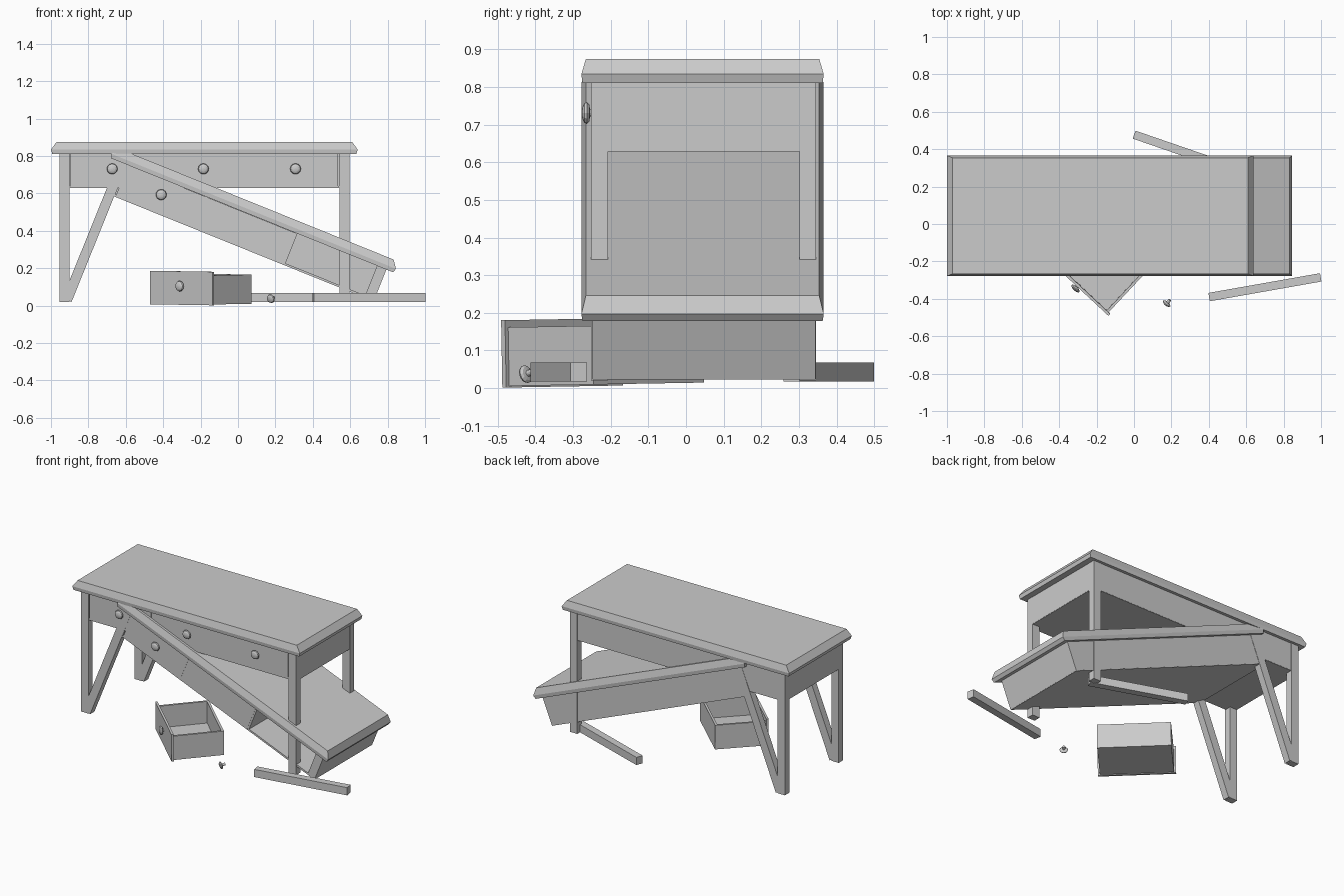
import bpy, bmesh
from math import radians, pi, cos, sin
from mathutils import Matrix, Vector

if "Cube" in bpy.data.objects:
    bpy.data.objects.remove(bpy.data.objects["Cube"])

I = Matrix.Identity(4)


def finish(name, bm, M, smooth=False):
    bmesh.ops.recalc_face_normals(bm, faces=bm.faces)
    for f in bm.faces:
        f.smooth = smooth
    me = bpy.data.meshes.new(name)
    bm.to_mesh(me)
    bm.free()
    ob = bpy.data.objects.new(name, me)
    bpy.context.collection.objects.link(ob)
    ob.matrix_world = M
    return ob


def box(name, lo, hi, M=I):
    lo, hi = Vector(lo), Vector(hi)
    bm = bmesh.new()
    bmesh.ops.create_cube(bm, size=1)
    for v in bm.verts:
        v.co = [(lo[i] + hi[i]) / 2 + v.co[i] * (hi[i] - lo[i]) for i in range(3)]
    return finish(name, bm, M)


def loft(name, rings, M, smooth=False):
    # joins equal-length rings of points and caps both ends
    bm = bmesh.new()
    vs = [[bm.verts.new(p) for p in r] for r in rings]
    n = len(vs[0])
    for a, b in zip(vs, vs[1:]):
        for i in range(n):
            bm.faces.new((a[i], a[(i + 1) % n], b[(i + 1) % n], b[i]))
    bm.faces.new(vs[0])
    bm.faces.new(vs[-1])
    return finish(name, bm, M, smooth)


def knob(name, M):
    # turned knob pointing along -y
    prof = [(.010, -.018), (.010, .004), (.022, .006), (.029, .012),
            (.026, .019), (.016, .024), (.005, .026)]
    n = 12
    loft(name, [[(r * cos(2 * pi * i / n), -h, r * sin(2 * pi * i / n))
                 for i in range(n)] for r, h in prof], M)


def drawer(name, width, M, with_knob=True):
    # origin at the bottom centre of the front face
    w, d, t = width / 2, .32, .014
    box(name + "_front", (-w, 0, 0), (w, t, .179), M)
    i = w - .012
    box(name + "_bottom", (-i, t, .004), (i, d, .018), M)
    box(name + "_back", (-i, d - t, .004), (i, d, .16), M)
    for s, a, b in (("left", -i, -i + t), ("right", i - t, i)):
        box(name + "_side_" + s, (a, t, .004), (b, d, .16), M)
    if with_knob:
        knob(name + "_knob", M @ Matrix.Translation((0, 0, .1)))


SLOTS = [(-.895, -.45), (-.44, .07), (.08, .535)]


def desk(name, M, leg_sides, drawers):
    # moulded top
    rings = []
    for i, z in ((.007, .811), (0, .834), (.03, .875)):
        j = i * .4
        x0, x1, y0, y1 = -1 + i, .64 - i, -.278 + j, .366 - j
        rings.append([(x0, y0, z), (x1, y0, z), (x1, y1, z), (x0, y1, z)])
    loft(name + "_top", rings, M)
    # hollow carcass
    box(name + "_floor", (-.953, -.248, .628), (.593, .343, .64), M)
    box(name + "_back_panel", (-.953, .325, .63), (.593, .344, .815), M)
    box(name + "_left_panel", (-.954, -.25, .63), (-.901, .344, .815), M)
    box(name + "_right_panel", (.54, -.25, .63), (.594, .344, .815), M)
    for k, x in enumerate((-.445, .075)):
        box(f"{name}_divider_{k}", (x - .006, -.25, .63), (x + .006, .33, .815), M)
    # legs
    for side, x in leg_sides:
        for end, y in (("front", -.252), ("back", .301)):
            box(f"{name}_{end}_{side}_leg", (x, y, .02), (x + .053, y + .045, .815), M)
    # fitted drawers
    for k, has_knob in drawers:
        a, b = SLOTS[k]
        drawer(f"{name}_drawer_{k}", b - a,
               M @ Matrix.Translation(((a + b) / 2, -.251, .631)), has_knob)


# standing desk, and the collapsed one tilting through it
desk("whole_desk", I, [("left", -.955), ("right", .542)],
     [(0, True), (1, True), (2, True)])
tilt = Matrix.Translation((-.061, 0, -.337)) @ Matrix.Rotation(radians(22), 4, 'Y')
desk("broken_desk", tilt, [("left", -.955)], [(0, True), (1, False)])

# drawer lying on the ground
drawer("fallen_drawer", .455,
       Matrix.Translation((-.303, -.333, .004)) @ Matrix.Rotation(radians(1), 4, 'X')
       @ Matrix.Rotation(radians(-43), 4, 'Z'))

# snapped-off legs
for nm, x, y, ang in (("front", .70, -.338, 10), ("back", .287, .379, -19)):
    box("loose_leg_" + nm, (-.303, -.0225, -.025), (.303, .0225, .025),
        Matrix.Translation((x, y, .043)) @ Matrix.Rotation(radians(ang), 4, 'Z'))

# loose knob
knob("loose_knob", Matrix.Translation((.182, -.417, .04))
     @ Matrix.Rotation(radians(-40), 4, 'Z') @ Matrix.Rotation(radians(15), 4, 'X')
     @ Matrix.Scale(.85, 4))
